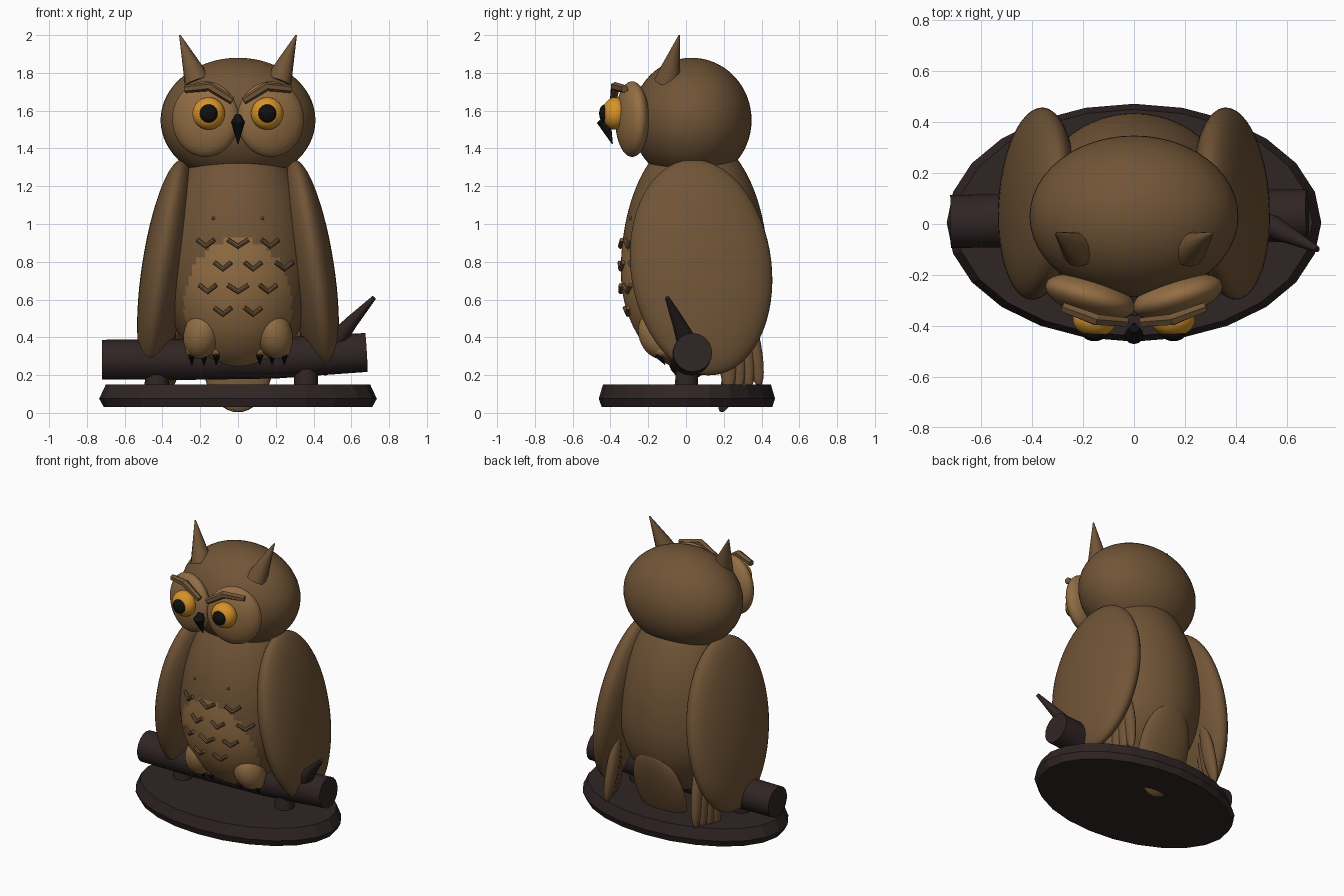
import bpy, bmesh, math
from mathutils import Vector, Matrix, Euler

if "Cube" in bpy.data.objects:
    bpy.data.objects.remove(bpy.data.objects["Cube"])


def material(name, r, g, b):
    m = bpy.data.materials.new(name)
    m.diffuse_color = (r, g, b, 1)
    m.use_nodes = True
    m.node_tree.nodes["Principled BSDF"].inputs["Base Color"].default_value = m.diffuse_color
    return m


BROWN = material("brown_feather", .165, .090, .038)
TAN = material("tan_feather", .29, .155, .058)
BARK = material("dark_bark", .030, .018, .018)
GOLD = material("gold_eye", .68, .29, .022)
BLACK = material("black", .005, .005, .005)


def finish(name, bm, mat, angle=40):
    bmesh.ops.recalc_face_normals(bm, faces=bm.faces)
    me = bpy.data.meshes.new(name)
    bm.to_mesh(me)
    bm.free()
    me.materials.append(mat)
    ob = bpy.data.objects.new(name, me)
    bpy.context.collection.objects.link(ob)
    bpy.ops.object.select_all(action='DESELECT')
    ob.select_set(True)
    bpy.context.view_layer.objects.active = ob
    bpy.ops.object.shade_smooth_by_angle(angle=math.radians(angle))
    return ob


def ellipsoid(name, centre, radii, mat, rot=(0, 0, 0), u=32, v=20):
    bm = bmesh.new()
    bmesh.ops.create_uvsphere(bm, u_segments=u, v_segments=v, radius=1)
    turn = Euler([math.radians(a) for a in rot]).to_matrix().to_4x4()
    bm.transform(Matrix.Translation(centre) @ turn @ Matrix.Diagonal((*radii, 1)))
    return finish(name, bm, mat)


def tube(name, points, radii, mat, sides=12, angle=40):
    """Round rod or cone through a few points."""
    bm = bmesh.new()
    pts = [Vector(p) for p in points]
    rings = []
    for i, p in enumerate(pts):
        d = (pts[min(i + 1, len(pts) - 1)] - pts[max(i - 1, 0)]).normalized()
        side = d.cross(Vector((0, 1, 0.01))).normalized()
        up = d.cross(side)
        rings.append([bm.verts.new(p + radii[i] * (side * math.cos(a) + up * math.sin(a)))
                      for a in (2 * math.pi * k / sides for k in range(sides))])
    for a, b in zip(rings, rings[1:]):
        for k in range(sides):
            j = (k + 1) % sides
            bm.faces.new((a[k], a[j], b[j], b[k]))
    bm.faces.new(rings[0])
    bm.faces.new(rings[-1])
    return finish(name, bm, mat, angle)


# Oval base with bevelled rim
base = tube("base", [(0, .005, .03), (0, .005, .075), (0, .005, .15)],
            [.71, .735, .70], BARK, sides=24, angle=10)
for v in base.data.vertices:
    v.co.y = .005 + (v.co.y - .005) * .635

# Log perch, its posts and a broken twig
tube("log", [(-.72, .01, .282), (-.25, .015, .283), (.2, .025, .29), (.68, .035, .32)],
     [.105, .108, .108, .103], BARK, 18)
for x in (-.43, .36):
    tube("log_post", [(x, .0, .13), (x, .01, .26)], [.065, .06], BARK, 10)
tube("twig", [(.50, .01, .36), (.60, -.04, .48), (.72, -.10, .61)], [.055, .035, .012], BARK, 10)

# Egg-shaped body, light belly on the front faces
CY, CZ = .045, .75


def body_scale(z):
    return .73 if z > 0 else .53


bm = bmesh.new()
bmesh.ops.create_uvsphere(bm, u_segments=96, v_segments=64, radius=1)
for v in bm.verts:
    v.co = Vector((v.co.x * .40, CY + v.co.y * .39, CZ + v.co.z * body_scale(v.co.z)))
body = finish("body", bm, BROWN)
body.data.materials.append(TAN)
for f in body.data.polygons:
    c = f.center
    if c.y < 0 and (c.x / .285) ** 2 + ((c.z - .57) / .355) ** 2 < 1:
        f.material_index = 1


def front_y(x, z):
    t = 1 - (x / .40) ** 2 - ((z - CZ) / body_scale(z - CZ)) ** 2
    return CY - .39 * math.sqrt(max(t, 0))


# V-shaped breast feathers
rows = [(.89, (-.17, 0, .17)), (.77, (-.08, .08, .245)), (.65, (-.16, 0, .16)), (.53, (-.08, .08))]
for z, xs in rows:
    for x in xs:
        w = .055 if x == 0 else .045
        pts = [(x + dx, front_y(x + dx, z + dz) - .008, z + dz)
               for dx, dz in ((-w, .027), (0, -.008), (w, .027))]
        tube("breast_feather", pts, [.012, .014, .012], BROWN, 8)
for x in (-.13, .13):
    ellipsoid("breast_speck", (x, front_y(x, 1.03), 1.03), (.009, .009, .009), BROWN, u=8, v=6)

# Head and tail
ellipsoid("head", (0, .03, 1.55), (.41, .317, .33), BROWN, u=48, v=32)
ellipsoid("tail", (0, .29, .295), (.19, .06, .31), BROWN, (-20, 0, 0))

# Beak
tube("beak", [(0, -.41, 1.57), (0, -.435, 1.54), (0, -.39, 1.425)], [.02, .037, .003], BLACK, 12)

# Paired parts
for s in (-1, 1):
    ellipsoid("wing", (s * .38, .08, .77), (.125, .375, .58), BROWN, (6, -s * 9, s * 5), 48, 32)
    for i in range(4):
        ellipsoid("wing_feather", (s * (.385 - .018 * i), .22 + .042 * i, .33 + .012 * i),
                  (.035, .05, .23), BROWN, (2 + 3 * i, -s * 4, 0), 16, 12)
    ellipsoid("face_disc", (s * .172, -.285, 1.555), (.182, .078, .20), TAN, (0, 0, s * 16), 40, 24)
    ellipsoid("eye", (s * .155, -.375, 1.585), (.086, .068, .086), GOLD, (0, 0, s * 5))
    ellipsoid("pupil", (s * .155, -.43, 1.585), (.048, .03, .048), BLACK, u=20, v=12)
    tube("brow", [(s * .28, -.325, 1.715), (s * .15, -.375, 1.728), (s * .03, -.385, 1.652)],
         [.021, .025, .02], BROWN, 6, 20)
    tube("ear_tuft", [(s * .215, -.10, 1.75), (s * .235, -.085, 1.81), (s * .308, -.035, 2.0)],
         [.07, .056, .004], BROWN, 12)
    # Feathered foot and claws gripping the log
    ellipsoid("foot", (s * .19, -.145, .415), (.098, .105, .135), TAN, (20, s * -14, 0))
    for dx in (-.07, -.005, .06):
        x = s * (.185 + dx)
        ellipsoid("toe", (x, -.125, .335), (.035, .045, .04), TAN, u=14, v=10)
        tube("claw", [(x, -.13, .33), (x, -.145, .30), (x, -.11, .255)], [.018, .018, .002], BLACK, 8)
